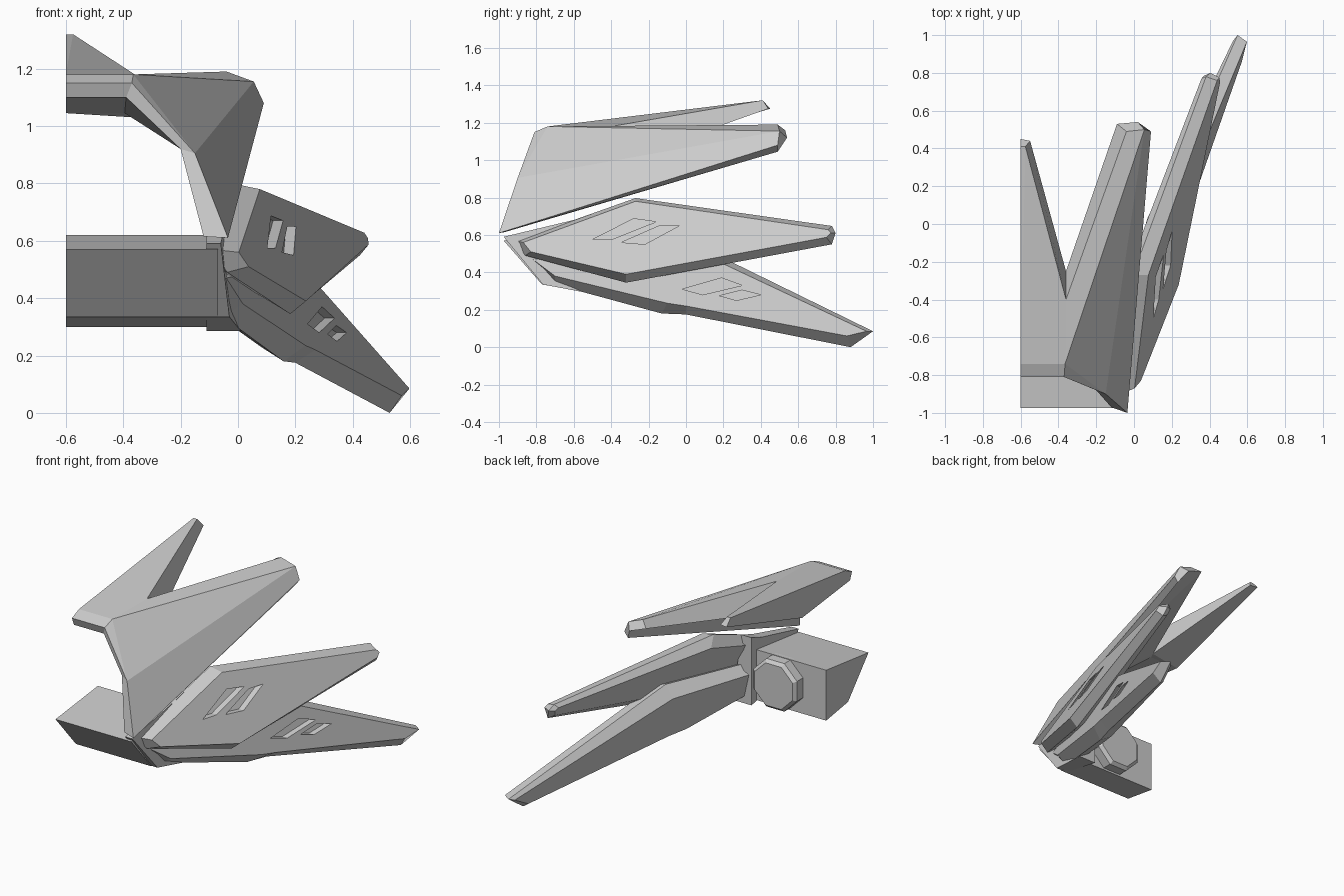
import bpy, bmesh
from math import sin, cos, pi

if "Cube" in bpy.data.objects:
    bpy.data.objects.remove(bpy.data.objects["Cube"])


def make(name, verts, faces):
    me = bpy.data.meshes.new(name)
    me.from_pydata(verts, [], faces)
    bm = bmesh.new()
    bm.from_mesh(me)
    bmesh.ops.recalc_face_normals(bm, faces=bm.faces)
    bm.to_mesh(me)
    bm.free()
    ob = bpy.data.objects.new(name, me)
    bpy.context.collection.objects.link(ob)
    return ob


def loft(name, loops):
    """Solid through matching loops, capped at both ends."""
    n = len(loops[0])
    verts = [p for loop in loops for p in loop]
    faces = [list(range(n)), list(range(len(verts) - n, len(verts)))]
    for k in range(len(loops) - 1):
        for i in range(n):
            j = (i + 1) % n
            faces.append([k * n + i, k * n + j, (k + 1) * n + j, (k + 1) * n + i])
    return make(name, verts, faces)


def on_plane(plane, pts, dx, taper=0):
    """Lift (y, z) side-view points onto a slanted plane, set back by dx."""
    c, a, b = plane
    return [(c + a * y + b * z - dx + taper * max(y, 0), y, z) for y, z in pts]


def wing(name, plane, front, mid, back, depths, tapers, slots):
    ob = loft(name, [on_plane(plane, p, d, t)
                     for p, d, t in zip((front, mid, back), depths, tapers)])
    for s in slots:
        cutter = loft("slot_cutter", [on_plane(plane, s, -0.03), on_plane(plane, s, 0.035)])
        mod = ob.modifiers.new("slot", 'BOOLEAN')
        mod.object = cutter
        mod.solver = 'EXACT'
        bpy.context.view_layer.objects.active = ob
        bpy.ops.object.modifier_apply(modifier=mod.name)
        bpy.data.objects.remove(cutter)
    return ob


# Upper wing blade
wing("upper_wing", (0.504, 0.287, -0.449),
     [(-.87, .56), (-.27, .78), (.76, .628), (.775, .61), (.75, .587), (-.32, .39), (-.83, .51)],
     [(-.91, .57), (-.27, .797), (.78, .648), (.8, .61), (.78, .55), (-.32, .345), (-.86, .49)],
     [(-.85, .56), (-.22, .73), (.77, .63), (.785, .61), (.77, .575), (-.3, .42), (-.8, .51)],
     (0, .075, .135), (0, .025, .065),
     [[(-.5, .575), (-.28, .687), (-.16, .67), (-.4, .575)],
      [(-.345, .56), (-.14, .65), (-.035, .65), (-.22, .55)]])

# Lower wing blade
wing("lower_wing", (0.32, 0.308, -0.23),
     [(-.82, .47), (.02, .53), (.965, .085), (.86, .06), (0, .22), (-.1, .235), (-.7, .38)],
     [(-.88, .5), (.03, .56), (1.0, .085), (.88, 0), (0, .175), (-.13, .18), (-.7, .335)],
     [(-.8, .47), (.03, .48), (.97, .075), (.87, .02), (0, .22), (-.12, .23), (-.65, .37)],
     (0, .08, .15), (0, .02, .075),
     [[(-.02, .31), (.19, .37), (.3, .33), (.09, .28)],
      [(.18, .275), (.3, .305), (.4, .28), (.27, .25)]])

# Box body
body = [(-.975, .57), (-.77, .335), (-.55, .3), (-.55, .62)]
loft("body", [[(x, y, z) for y, z in body] for x in (-.6, -.07)])

# End plate that carries the wings, flaring outward towards its lower back
plate = [(-.975, .59), (-.765, .335), (-.5, .285), (-.5, .715), (-.6, .68)]
loft("end_plate", [[(-.11, y, z) for y, z in plate],
                   [(x, y, z) for x, (y, z) in zip((-.06, -.03, .01, -.03, -.04), plate)]])

# Octagonal boss on the back of the body
loft("rear_boss", [[(-.285 + r * cos((i + .5) * pi / 4), y, .465 + r * sin((i + .5) * pi / 4))
                    for i in range(8)]
                   for r, y in ((.165, -.58), (.165, -.49), (.145, -.47))])

# Cowl: outer and inner outlines in matching order, from the cut plane round
outer = [(-.6, -.81, 1.15), (-.37, -.81, 1.15), (-.15, -.9, .905), (-.035, -1, .61),
         (.09, .49, 1.08), (.055, .5, 1.155), (-.04, .49, 1.19), (-.36, -.4, 1.18),
         (-.575, .41, 1.32), (-.6, .41, 1.32)]
inner = [(-.6, -.79, 1.1), (-.39, -.79, 1.1), (-.2, -.88, .92), (-.12, -.97, .615),
         (.065, .49, 1.045), (.02, .54, 1.12), (-.09, .53, 1.16), (-.36, -.25, 1.03),
         (-.55, .44, 1.275), (-.6, .45, 1.275)]
extra = [(-.6, -.74, 1.18), (-.365, -.74, 1.18), (-.6, -.31, 1.045), (-.395, -.31, 1.045)]
faces = [[0, 1, 21, 20], [20, 21, 7, 8], [20, 8, 9], [1, 2, 21], [21, 2, 5],
         [21, 5, 6, 7], [2, 3, 4, 5],
         [10, 11, 23, 22], [22, 23, 17], [22, 17, 18, 19], [11, 12, 23], [23, 12, 17],
         [12, 16, 17], [12, 13, 14, 15], [12, 15, 16], [0, 20, 9, 19, 22, 10]]
faces += [[i, i + 1, i + 11, i + 10] for i in range(9)]
make("cowl", outer + inner + extra, faces)
